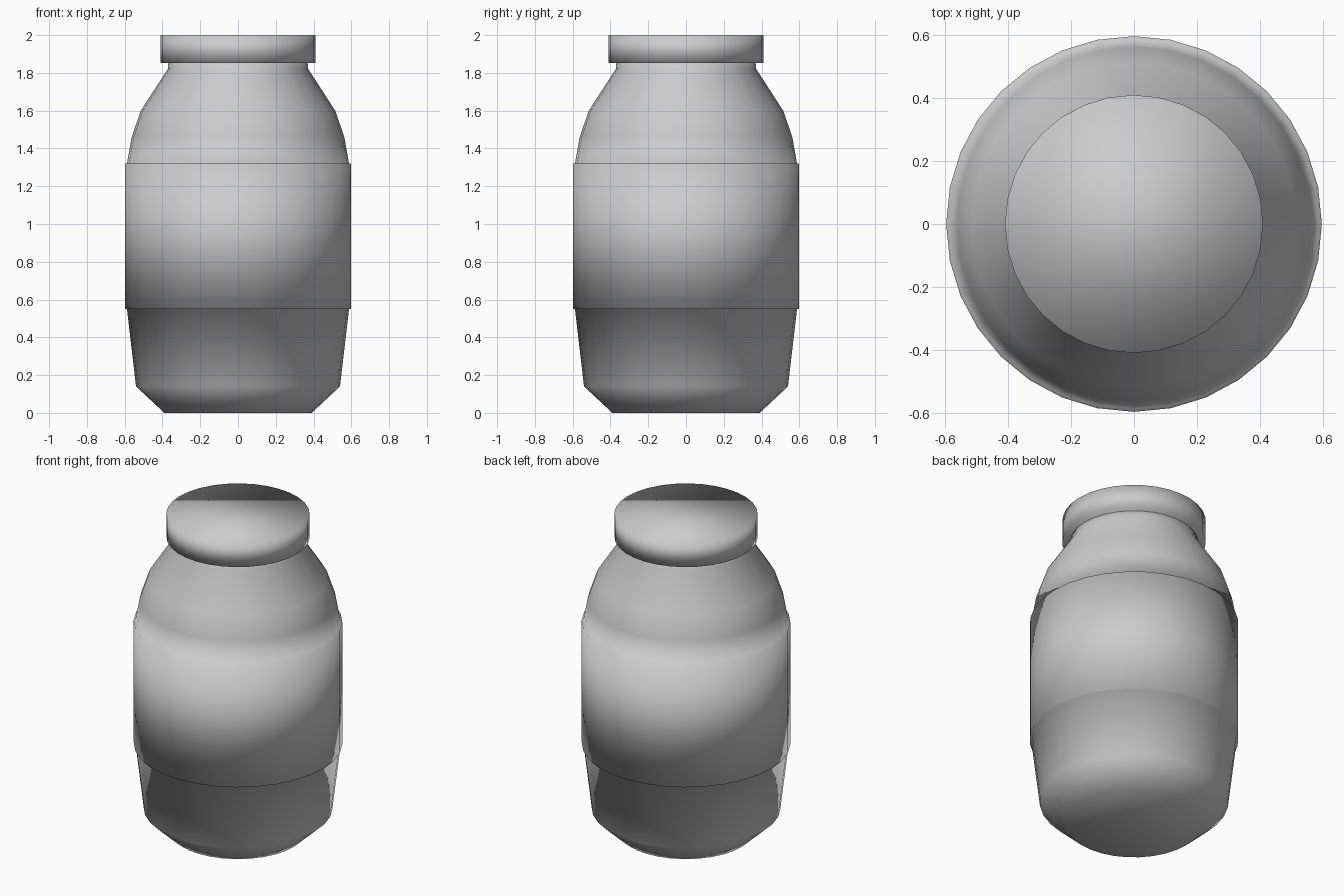
import bpy, bmesh
from math import sin, cos, pi

if "Cube" in bpy.data.objects:
    bpy.data.objects.remove(bpy.data.objects["Cube"])

SIDES = 32

def lathe(name, profile):
    """Closed turned solid from (radius, height) points, smooth shaded."""
    bm = bmesh.new()
    rings = [[bm.verts.new((r * cos(2 * pi * i / SIDES), r * sin(2 * pi * i / SIDES), z))
              for i in range(SIDES)] for r, z in profile]
    for low, high in zip(rings, rings[1:]):
        for i in range(SIDES):
            j = (i + 1) % SIDES
            bm.faces.new((low[i], low[j], high[j], high[i]))
    bm.faces.new(rings[0][::-1])
    bm.faces.new(rings[-1])
    for face in bm.faces:
        face.smooth = True
    mesh = bpy.data.meshes.new(name)
    bm.to_mesh(mesh)
    bm.free()
    obj = bpy.data.objects.new(name, mesh)
    bpy.context.collection.objects.link(obj)
    return obj

# Jar: chamfered foot, raised label band, rounded shoulder and neck
lathe("jar_body", [
    (0.39, 0.0), (0.54, 0.14), (0.588, 0.55),
    (0.597, 0.55), (0.597, 1.32), (0.588, 1.32),
    (0.563, 1.46), (0.515, 1.60), (0.372, 1.82),
    (0.368, 1.86),
])

# Screw lid
lathe("lid", [(0.41, 1.853), (0.41, 2.0)])
